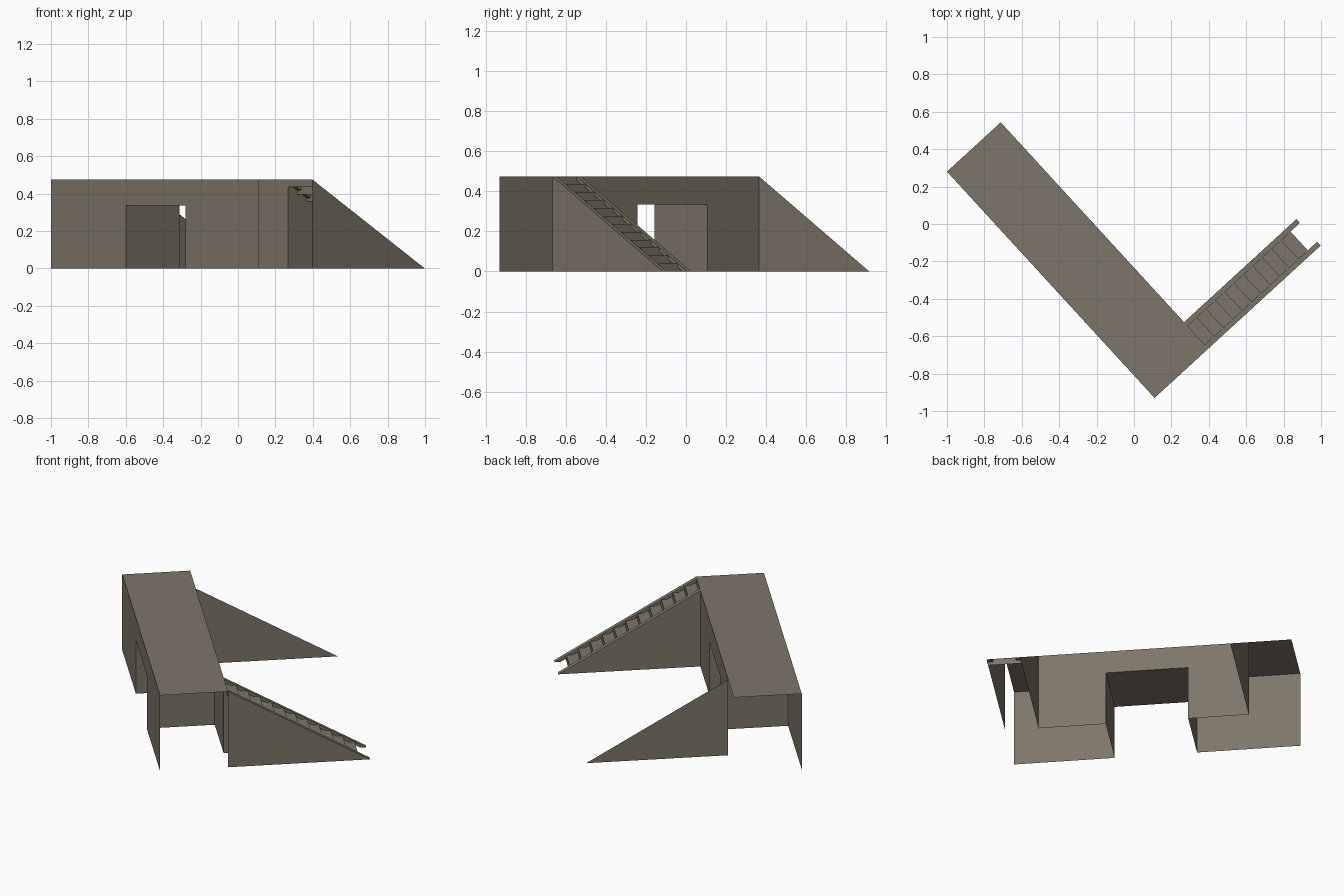
import bpy, math
from mathutils import Matrix, Vector

if "Cube" in bpy.data.objects:
    bpy.data.objects.remove(bpy.data.objects["Cube"])

# Local frame: a runs along the gatehouse, b across it toward the stairs
LEN, WID, H = 1.642, 0.39, 0.475
DOOR0, DOOR1, DOOR_H = 0.592, 1.065, 0.335
BACK0, BACK1 = 0.244, 1.45          # extent of the back wall
RUN, STEPS = 0.815, 12              # slope length and number of risers
FRAME = Matrix.Translation((-1.0, 0.28, 0)) @ Matrix.Rotation(math.atan2(-1.21, 1.11), 4, 'Z')

stone = bpy.data.materials.new("grey_brown_stone")
stone.diffuse_color = (0.205, 0.178, 0.138, 1)
stone.use_nodes = True
stone.node_tree.nodes["Principled BSDF"].inputs["Base Color"].default_value = stone.diffuse_color


def make(name, verts, faces, facing=None):
    """Mesh object in the rotated frame; a face is turned if it opposes 'facing'."""
    me = bpy.data.meshes.new(name)
    me.from_pydata(verts, [], faces)
    me.update()
    if facing and me.polygons[0].normal.dot(Vector(facing)) < 0:
        me.flip_normals()
    me.materials.append(stone)
    ob = bpy.data.objects.new(name, me)
    ob.matrix_world = FRAME
    bpy.context.collection.objects.link(ob)
    return ob


def panel(name, pts, facing):
    return make(name, pts, [list(range(len(pts)))], facing)


def door_wall(name, a0, a1, b, facing):
    outline = [(a0, 0), (DOOR0, 0), (DOOR0, DOOR_H), (DOOR1, DOOR_H),
               (DOOR1, 0), (a1, 0), (a1, H), (a0, H)]
    panel(name, [(a, b, z) for a, z in outline], facing)


def strip(name, profile, a0, a1, closed=False):
    """Extrude a (b, z) profile between two positions along a."""
    n = len(profile)
    verts = [(a, b, z) for a in (a0, a1) for b, z in profile]
    faces = [(i, (i + 1) % n, n + (i + 1) % n, n + i) for i in range(n if closed else n - 1)]
    if closed:
        faces += [list(range(n))[::-1], list(range(n, 2 * n))]
    return make(name, verts, faces)


# Roof deck and the two walls with door openings
panel("roof_deck", [(0, 0, H), (LEN, 0, H), (LEN, WID, H), (0, WID, H)], (0, 0, 1))
door_wall("front_wall", 0, LEN, 0, (0, -1, 0))
door_wall("back_wall", BACK0, BACK1, WID, (0, 1, 0))

# Passage through the building
for name, a, d in (("passage_left", DOOR0, 1), ("passage_right", DOOR1, -1)):
    panel(name, [(a, 0, 0), (a, WID, 0), (a, WID, DOOR_H), (a, 0, DOOR_H)], (d, 0, 0))
panel("passage_ceiling", [(DOOR0, 0, DOOR_H), (DOOR1, 0, DOOR_H),
                          (DOOR1, WID, DOOR_H), (DOOR0, WID, DOOR_H)], (0, 0, -1))

# Triangular side walls: one free wing and two beneath the stairs
for name, a, d in (("wing_wall", BACK0, -1), ("stair_inner_wall", BACK1, -1),
                   ("stair_outer_wall", LEN, 1)):
    panel(name, [(a, WID, 0), (a, WID + RUN, 0), (a, WID, H)], (d, 0, 0))

# Sloping stringers along both edges of the stairs
D, W = 0.02, 0.028
cut = D * RUN / H
slope = [(WID, H), (WID, H - D), (WID + RUN - cut, 0), (WID + RUN, 0)]
strip("inner_stringer", slope, BACK1, BACK1 + W, True)
strip("outer_stringer", slope, LEN - W, LEN, True)

# Stair treads and risers as one folded sheet
rise, run = H / STEPS, RUN / STEPS
zigzag = []
for i in range(STEPS):
    b = WID + i * run
    zigzag += [(b, H - i * rise), (b, H - (i + 1) * rise)]
steps = strip("stair_steps", zigzag, BACK1, LEN)
if steps.data.polygons[1].normal.z < 0:
    steps.data.flip_normals()
